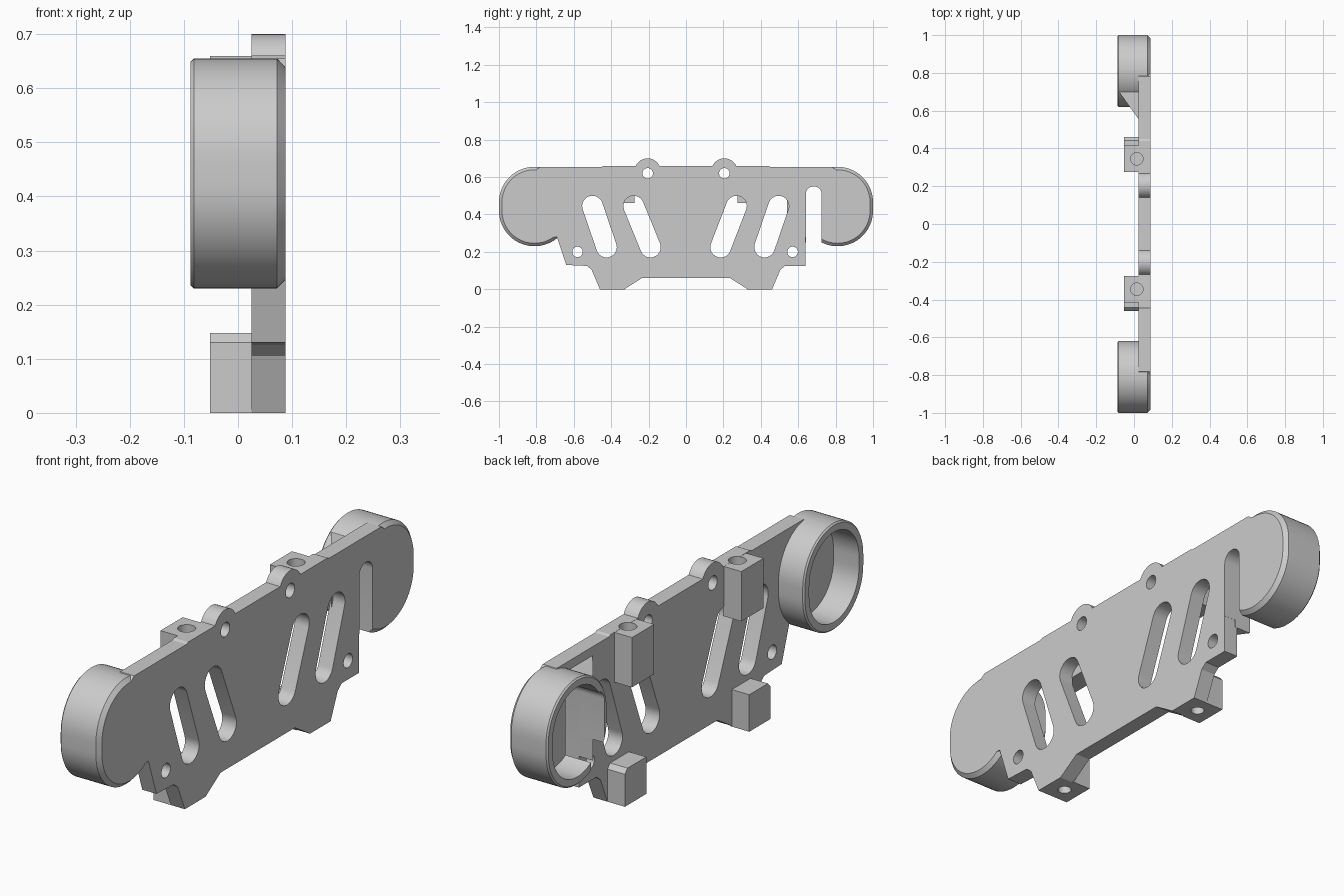
import bpy, bmesh, math
from mathutils import Vector

if "Cube" in bpy.data.objects:
    bpy.data.objects.remove(bpy.data.objects["Cube"])

grey = bpy.data.materials.new("plain_grey")
grey.use_nodes = True
grey.diffuse_color = (0.6, 0.6, 0.6, 1)
grey.node_tree.nodes["Principled BSDF"].inputs["Base Color"].default_value = (0.6, 0.6, 0.6, 1)

FACE, BACK, END = 0.0875, 0.025, -0.0875   # plate front, plate back, cup rim


def loft(name, rings):
    """Closed solid through rings of 3D points."""
    bm = bmesh.new()
    loops = [[bm.verts.new(p) for p in ring] for ring in rings]
    n = len(loops[0])
    for a, b in zip(loops, loops[1:]):
        for i in range(n):
            j = (i + 1) % n
            bm.faces.new((a[i], a[j], b[j], b[i]))
    bm.faces.new(loops[0])
    bm.faces.new(loops[-1])
    bmesh.ops.recalc_face_normals(bm, faces=bm.faces)
    mesh = bpy.data.meshes.new(name)
    bm.to_mesh(mesh)
    bm.free()
    mesh.materials.append(grey)
    ob = bpy.data.objects.new(name, mesh)
    bpy.context.collection.objects.link(ob)
    return ob


def along_x(name, profile, x0, x1):
    return loft(name, [[(x, y, z) for y, z in profile] for x in (x0, x1)])


def along_z(name, profile, z0, z1):
    return loft(name, [[(x, y, z) for x, y in profile] for z in (z0, z1)])


def arc(c, r, a0, a1, n=16):
    return [(c[0] + r * math.cos(math.radians(a0 + (a1 - a0) * i / n)),
             c[1] + r * math.sin(math.radians(a0 + (a1 - a0) * i / n))) for i in range(n + 1)]


def circle(c, r, n=32):
    return arc(c, r, 0, 360, n)[:-1]


def capsule(p, q, r, n=16):
    """Rounded slot outline from p to q."""
    d = Vector(q) - Vector(p)
    a = math.degrees(math.atan2(d.y, d.x))
    return arc(q, r, a - 90, a + 90, n) + arc(p, r, a + 90, a + 270, n)


def cut(ob, cutters):
    for c in cutters:
        m = ob.modifiers.new("cut", "BOOLEAN")
        m.operation, m.solver, m.object = "DIFFERENCE", "EXACT", c
        bpy.context.view_layer.objects.active = ob
        bpy.ops.object.modifier_apply(modifier=m.name)


# Side plate outline: feet along the bottom, two round ears on top
half_foot = [(0.235, 0.06), (0.33, 0.0), (0.46, 0.0), (0.505, 0.105), (0.53, 0.125)]
outline = [(-y, z) for y, z in reversed(half_foot)] + half_foot
outline += [(0.64, 0.125), (0.64, 0.28), (0.8, 0.28), (0.8, 0.64), (0.78, 0.655),
            (0.45, 0.655), (0.44, 0.66)]
for y in (0.205, -0.205):
    outline += arc((y, 0.63), 0.07, 25, 155)
outline += [(-0.44, 0.66), (-0.45, 0.655), (-0.78, 0.655), (-0.8, 0.64), (-0.8, 0.28),
            (-0.69, 0.28), (-0.64, 0.13)]
plate = along_x("side_plate", outline, BACK, FACE)

# Cutters for slots, bolt holes and the open notch
slots = [((-0.425, 0.225), (-0.5, 0.445)), ((-0.19, 0.225), (-0.28, 0.445)),
         ((0.185, 0.225), (0.27, 0.445)), ((0.42, 0.225), (0.495, 0.445))]
plate_cutters = [along_x("slot_cutter", capsule(p, q, 0.055), -0.2, 0.2) for p, q in slots]
for c in ((-0.205, 0.62), (0.205, 0.62), (-0.58, 0.2), (0.57, 0.2)):
    plate_cutters.append(along_x("hole_cutter", circle(c, 0.028), -0.2, 0.2))
notch = along_x("notch_cutter", capsule((0.683, 0.1), (0.683, 0.508), 0.0425), -0.2, 0.2)
drills = []

# End cups, hollow towards the back
parts = [plate]
bores = []
for side, label in ((-1, "front"), (1, "back")):
    lo, hi = (side * 0.81, 0.42), (side * 0.81, 0.465)
    levels = [(END, 0.184), (END + 0.006, 0.19), (0.072, 0.19), (FACE, 0.174)]
    cup = loft(label + "_cup", [[(x, y, z) for y, z in capsule(lo, hi, r, 32)] for x, r in levels])
    bore = along_x("bore_cutter", capsule(lo, hi, 0.157, 32), -0.2, BACK)
    cut(cup, [bore])
    bores.append(bore)
    if side > 0:
        cut(cup, [notch])
    parts.append(cup)

# Gusset bracing the notched cup
gusset = along_z("cup_gusset", [(BACK + 0.01, 0.54), (-0.08, 0.7), (BACK + 0.01, 0.7)], 0.25, 0.62)
cut(gusset, [bores[1], notch])
parts.append(gusset)

# Screw blocks at the top and at the feet
for side, label in ((-1, "front"), (1, "back")):
    y0, y1 = side * 0.275, side * 0.415
    top = along_z(label + "_top_block",
                  [(-0.052, y0), (0.03, y0), (0.03, y1), (-0.052, y1)], 0.46, 0.659)
    foot = along_x(label + "_foot_block",
                   [(side * y, z) for y, z in ((0.325, 0), (0.46, 0), (0.46, 0.13),
                                               (0.443, 0.148), (0.325, 0.148))], -0.052, 0.03)
    top_drill = along_z("drill_cutter", circle((0.015, side * 0.345), 0.033), 0.52, 0.8)
    foot_drill = along_z("drill_cutter", circle((0.015, side * 0.393), 0.025), -0.1, 0.1)
    cut(top, [top_drill])
    cut(foot, [foot_drill])
    drills += [top_drill, foot_drill]
    parts += [top, foot]

cut(plate, plate_cutters + [notch] + drills)

for c in plate_cutters + [notch] + drills + bores:
    bpy.data.objects.remove(c)

# Smooth round walls, crisp edges
bpy.ops.object.select_all(action="DESELECT")
for ob in parts:
    ob.select_set(True)
bpy.context.view_layer.objects.active = plate
bpy.ops.object.shade_smooth_by_angle(angle=math.radians(25))
